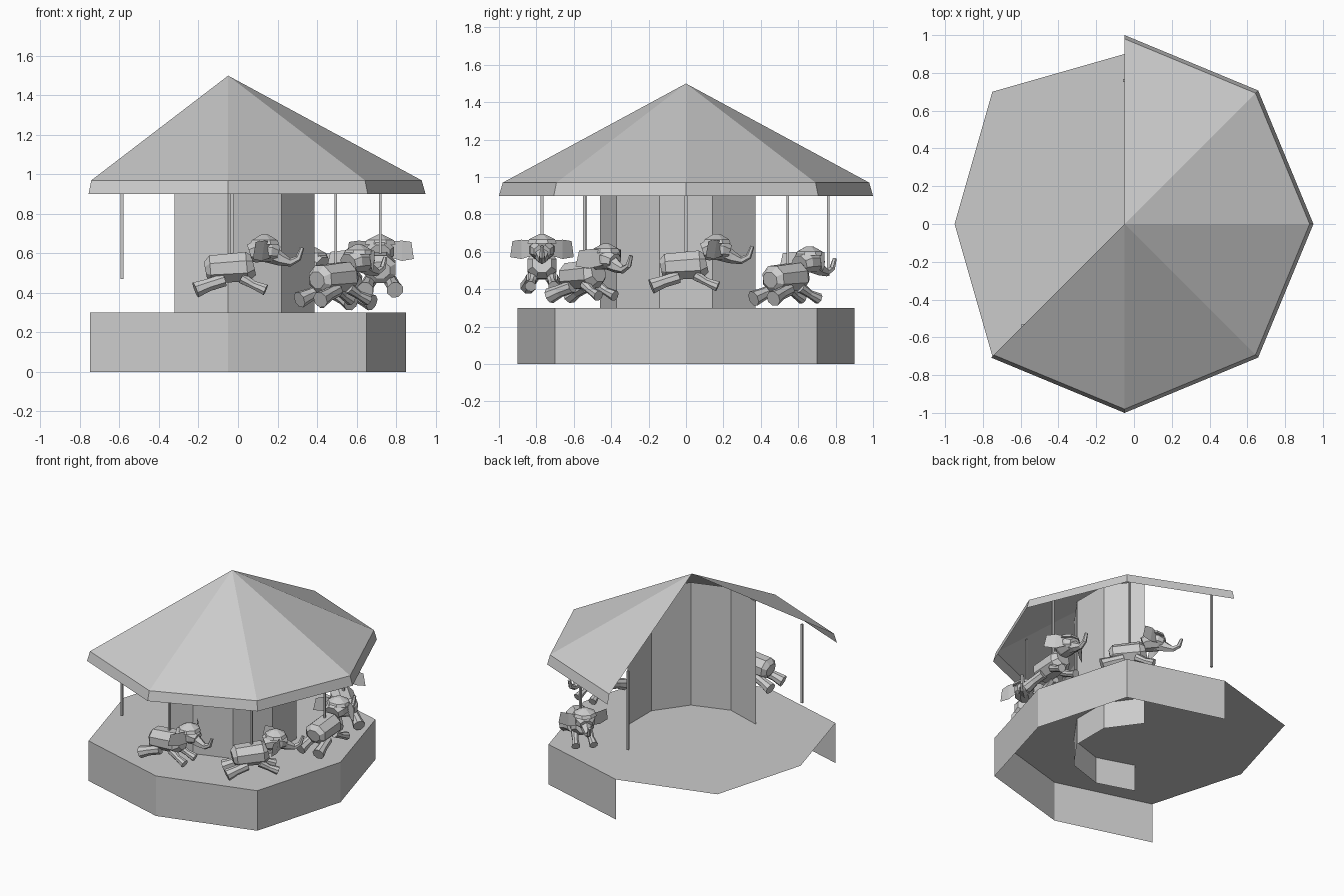
import bpy
from math import sin, cos, radians, pi
from mathutils import Vector, Matrix

if "Cube" in bpy.data.objects:
    bpy.data.objects.remove(bpy.data.objects["Cube"])

CX = -0.05  # carousel axis


def make(name, verts, faces, mat=None):
    me = bpy.data.meshes.new(name)
    me.from_pydata([tuple(v) for v in verts], [], faces)
    me.update()
    ob = bpy.data.objects.new(name, me)
    bpy.context.collection.objects.link(ob)
    if mat is not None:
        ob.matrix_world = mat
    return ob


def polar(r, deg, z):
    return Vector((CX + r * cos(radians(deg)), r * sin(radians(deg)), z))


def strip(name, lower, upper):
    """Open wall between two matching rows of points."""
    n = len(lower)
    return make(name, lower + upper,
                [(i, i + 1, n + i + 1, n + i) for i in range(n - 1)])


def loft(name, rings, n, mat=None):
    """Capped tube in the forward/up plane. Ring: (forward, side, up, half width, half height)."""
    verts, faces = [], []
    pts = [Vector(r[:3]) for r in rings]
    for i, r in enumerate(rings):
        d = (pts[min(i + 1, len(pts) - 1)] - pts[max(i - 1, 0)]).normalized()
        side = Vector((0, 1, 0))
        side = (side - d * side.dot(d)).normalized()
        up = d.cross(side)
        for k in range(n):
            a = 2 * pi * (k + 0.5) / n
            verts.append(pts[i] + side * r[3] * cos(a) + up * r[4] * sin(a))
    for i in range(len(rings) - 1):
        for k in range(n):
            j = (k + 1) % n
            faces.append((i * n + k, i * n + j, (i + 1) * n + j, (i + 1) * n + k))
    last = (len(rings) - 1) * n
    faces.append(tuple(reversed(range(n))))
    faces.append(tuple(range(last, last + n)))
    return make(name, verts, faces, mat)


# Base: eight-sided floor, walls open on the back left
def base_r(a):
    return 0.9 if a % 90 == 0 else 0.99


make("floor", [polar(base_r(a), a, 0.3) for a in range(0, 360, 45)], [tuple(range(8))])
open_angles = list(range(-135, 91, 45))
strip("base_wall", [polar(base_r(a), a, 0) for a in open_angles],
      [polar(base_r(a), a, 0.3) for a in open_angles])

# Core: five sides of a ten-sided column
core_angles = range(-126, 55, 36)
strip("core_column", [polar(0.46, a, 0.1) for a in core_angles],
      [polar(0.46, a, 1.22) for a in core_angles])

# Roof: five triangular panels and a flared fringe
rim = [polar(0.98, a, 0.97) for a in open_angles]
make("roof", rim + [Vector((CX, 0, 1.5))],
     [(i, i + 1, len(rim)) for i in range(len(rim) - 1)])
strip("roof_fringe", [polar(1.0, a, 0.9) for a in open_angles], rim)


# Pole hanging from the roof
def pole(p, low):
    loft("pole", [(p.x, p.y, low, 0.01, 0.01), (p.x, p.y, 1.06, 0.01, 0.01)], 4)


# Elephant, facing local +x, moved round the ring
def elephant(mat):
    loft("elephant_body", [(-0.135, 0, 0.515, 0.055, 0.045), (-0.11, 0, 0.52, 0.085, 0.075),
                           (0.075, 0, 0.532, 0.085, 0.082), (0.11, 0, 0.54, 0.055, 0.055)], 8, mat)
    # head with a pointed cap on top
    loft("elephant_head", [(0.09, 0, 0.60, 0.055, 0.05), (0.12, 0, 0.61, 0.075, 0.06),
                           (0.2, 0, 0.61, 0.07, 0.055), (0.235, 0, 0.60, 0.045, 0.04)], 8, mat)
    loft("elephant_cap", [(0.165, 0, 0.645, 0.085, 0.08), (0.165, 0, 0.667, 0.075, 0.07),
                          (0.165, 0, 0.695, 0.015, 0.02)], 8, mat)
    loft("elephant_trunk", [(0.19, 0, 0.60, 0.05, 0.05), (0.245, 0, 0.572, 0.033, 0.035),
                            (0.295, 0, 0.555, 0.021, 0.021), (0.335, 0, 0.575, 0.016, 0.016),
                            (0.355, 0, 0.63, 0.011, 0.011)], 6, mat)
    for s in (-1, 1):
        # folded ear
        make("elephant_ear", [(0.19, s * 0.05, 0.66), (0.2, s * 0.05, 0.58),
                              (0.15, s * 0.11, 0.562), (0.105, s * 0.17, 0.572),
                              (0.12, s * 0.158, 0.658), (0.165, s * 0.11, 0.665)],
             [(0, 1, 2, 5), (5, 2, 3, 4)], mat)
        # legs stretched out in a gallop
        loft("elephant_rear_leg", [(-0.04, s * 0.05, 0.465, 0.035, 0.035),
                                   (-0.12, s * 0.065, 0.44, 0.034, 0.034),
                                   (-0.185, s * 0.075, 0.415, 0.043, 0.043)], 8, mat)
        loft("elephant_front_leg", [(0.05, s * 0.045, 0.475, 0.03, 0.03),
                                    (0.11, s * 0.055, 0.44, 0.022, 0.022),
                                    (0.17, s * 0.062, 0.415, 0.03, 0.03)], 8, mat)


for ang, drop in ((-90, 0.0), (-45, -0.05), (0, 0.0), (45, -0.065)):
    p = polar(0.77, ang, 0)
    if ang == -90:
        p.x += 0.02
    pole(p, 0.55 + drop)
    elephant(Matrix.Translation((p.x, p.y, drop)) @ Matrix.Rotation(radians(ang + 90), 4, 'Z'))

# Bare poles at the open ends
for ang in (-135, 90):
    pole(polar(0.76, ang, 0), 0.47)
